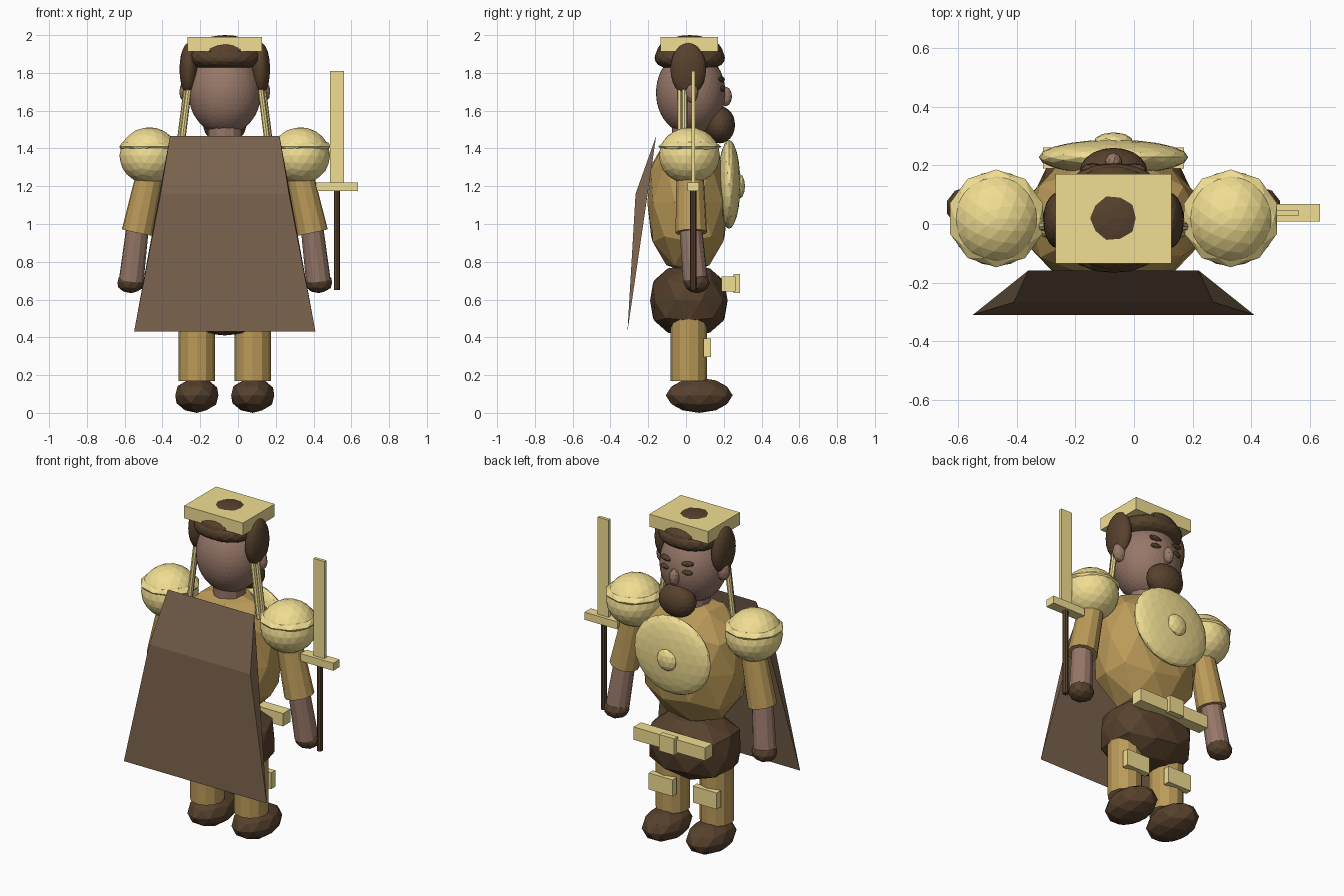
import bpy
from mathutils import Vector

CX, CY = -0.07, 0.015   # body axis


def mat(name, c):
    m = bpy.data.materials.new(name)
    m.diffuse_color = (*c, 1)
    return m


GOLD = mat("pale_gold", (0.88, 0.73, 0.29))
TAN = mat("tan_cloth", (0.50, 0.325, 0.10))
BROWN = mat("dark_brown", (0.095, 0.053, 0.026))
SKIN = mat("skin", (0.31, 0.185, 0.14))
CAPE = mat("cape_brown", (0.19, 0.12, 0.073))


def finish(name, m):
    o = bpy.context.object
    o.name = name
    o.data.materials.append(m)
    return o


def ball(name, m, x, y, z, rx, ry, rz, sub=2, rot=(0, 0, 0), p=2):
    # x is measured from the body axis; p > 2 makes the ball boxier
    bpy.ops.mesh.primitive_ico_sphere_add(subdivisions=sub, radius=1, location=(CX + x, y, z), rotation=rot)
    o = finish(name, m)
    for v in o.data.vertices:
        v.co /= sum(abs(c) ** p for c in v.co) ** (1 / p)
    o.scale = (rx, ry, rz)
    return o


def box(name, m, x, y, z, sx, sy, sz):
    bpy.ops.mesh.primitive_cube_add(size=1, location=(CX + x, y, z))
    o = finish(name, m)
    o.scale = (sx, sy, sz)
    return o


def rod(name, m, a, b, r1, r2, n=12):
    a, b = Vector(a), Vector(b)
    a.x += CX
    b.x += CX
    d = b - a
    bpy.ops.mesh.primitive_cone_add(vertices=n, radius1=r1, radius2=r2, depth=d.length, location=(a + b) / 2)
    o = finish(name, m)
    o.rotation_euler = d.to_track_quat('Z', 'Y').to_euler()
    return o


# Body
ball("torso", TAN, 0, 0.01, 1.115, 0.315, 0.215, 0.37, p=2.45)
ball("hips", BROWN, 0, CY, 0.595, 0.265, 0.205, 0.185, p=2.7)
rod("neck", SKIN, (0, CY, 1.38), (0, CY, 1.52), 0.09, 0.09)

# Head and face
ball("head", SKIN, 0, 0.025, 1.695, 0.192, 0.184, 0.222, 4)
ball("nose", SKIN, 0, 0.21, 1.675, 0.03, 0.034, 0.052)
ball("beard", BROWN, 0, 0.18, 1.525, 0.115, 0.08, 0.098, 3)

# Hair and hat
ball("hair_cap", BROWN, 0, 0.02, 1.9, 0.185, 0.18, 0.1, 3)
ball("hair_fringe", BROWN, 0, 0.02, 1.88, 0.19, 0.186, 0.07, 3, p=2.4)
box("hat", GOLD, 0, 0.018, 1.952, 0.395, 0.305, 0.076)

# Chest shield
ball("shield", GOLD, 0, 0.228, 1.21, 0.255, 0.06, 0.235, 3)
ball("shield_boss", GOLD, 0, 0.283, 1.2, 0.066, 0.03, 0.066)

# Belt
box("belt", GOLD, 0, 0.225, 0.682, 0.48, 0.072, 0.078)
box("belt_buckle", GOLD, 0, 0.268, 0.685, 0.10, 0.035, 0.10)

# Mirrored parts
for s, side in ((-1, "left"), (1, "right")):
    ball(f"{side}_ear", SKIN, s * 0.2, 0.03, 1.70, 0.042, 0.035, 0.06)
    ball(f"{side}_side_hair", BROWN, s * 0.19, 0.012, 1.82, 0.05, 0.095, 0.14, 3)
    ball(f"{side}_eye", BROWN, s * 0.07, 0.19, 1.715, 0.036, 0.018, 0.016)
    ball(f"{side}_brow", BROWN, s * 0.07, 0.186, 1.765, 0.042, 0.02, 0.015,
         rot=(0, s * -0.15, 0))
    for k, y in enumerate((-0.03, -0.008)):
        rod(f"{side}_strap_{k + 1}", GOLD, (s * (0.185 + 0.012 * k), y, 1.76),
            (s * (0.233 + 0.012 * k), y, 1.38), 0.016, 0.016, 8)
    # Shoulders and arms
    ball(f"{side}_shoulder_guard", GOLD, s * 0.4, CY + 0.003, 1.362, 0.158, 0.162, 0.15, 3)
    ball(f"{side}_shoulder_rim", GOLD, s * 0.4, CY + 0.004, 1.41, 0.167, 0.167, 0.045)
    rod(f"{side}_sleeve", TAN, (s * 0.385, 0.02, 1.32), (s * 0.463, 0.028, 0.955), 0.07, 0.084)
    rod(f"{side}_forearm", SKIN, (s * 0.462, 0.025, 0.98), (s * 0.495, 0.05, 0.70), 0.06, 0.066)
    ball(f"{side}_hand", BROWN, s * 0.497, 0.057, 0.69, 0.075, 0.07, 0.056)
    # Legs
    rod(f"{side}_leg", TAN, (s * 0.148, CY, 0.17), (s * 0.148, CY, 0.58), 0.096, 0.096)
    ball(f"{side}_boot", BROWN, s * 0.148, 0.07, 0.093, 0.12, 0.177, 0.093)
    box(f"{side}_knee_pad", GOLD, s * 0.148, 0.112, 0.345, 0.16, 0.04, 0.10)

# Cape: a wedge with a bent outer face
rows = [(0.29, -0.158, 1.465), (0.34, -0.267, 1.16), (0.48, -0.31, 0.43)]
verts = [(CX + s * w, y, z) for w, y, z in rows for s in (-1, 1)]
me = bpy.data.meshes.new("cape")
me.from_pydata(verts, [], [(0, 2, 3, 1), (2, 4, 5, 3), (0, 1, 5, 4), (0, 4, 2), (1, 3, 5)])
me.materials.append(CAPE)
bpy.context.collection.objects.link(bpy.data.objects.new("cape", me))

# Sword
box("sword_blade", GOLD, 0.594, 0.038, 1.51, 0.074, 0.02, 0.60)
box("sword_guard", GOLD, 0.594, 0.038, 1.197, 0.222, 0.06, 0.046)
rod("sword_handle", BROWN, (0.594, 0.038, 0.65), (0.594, 0.038, 1.18), 0.017, 0.017, 8)
